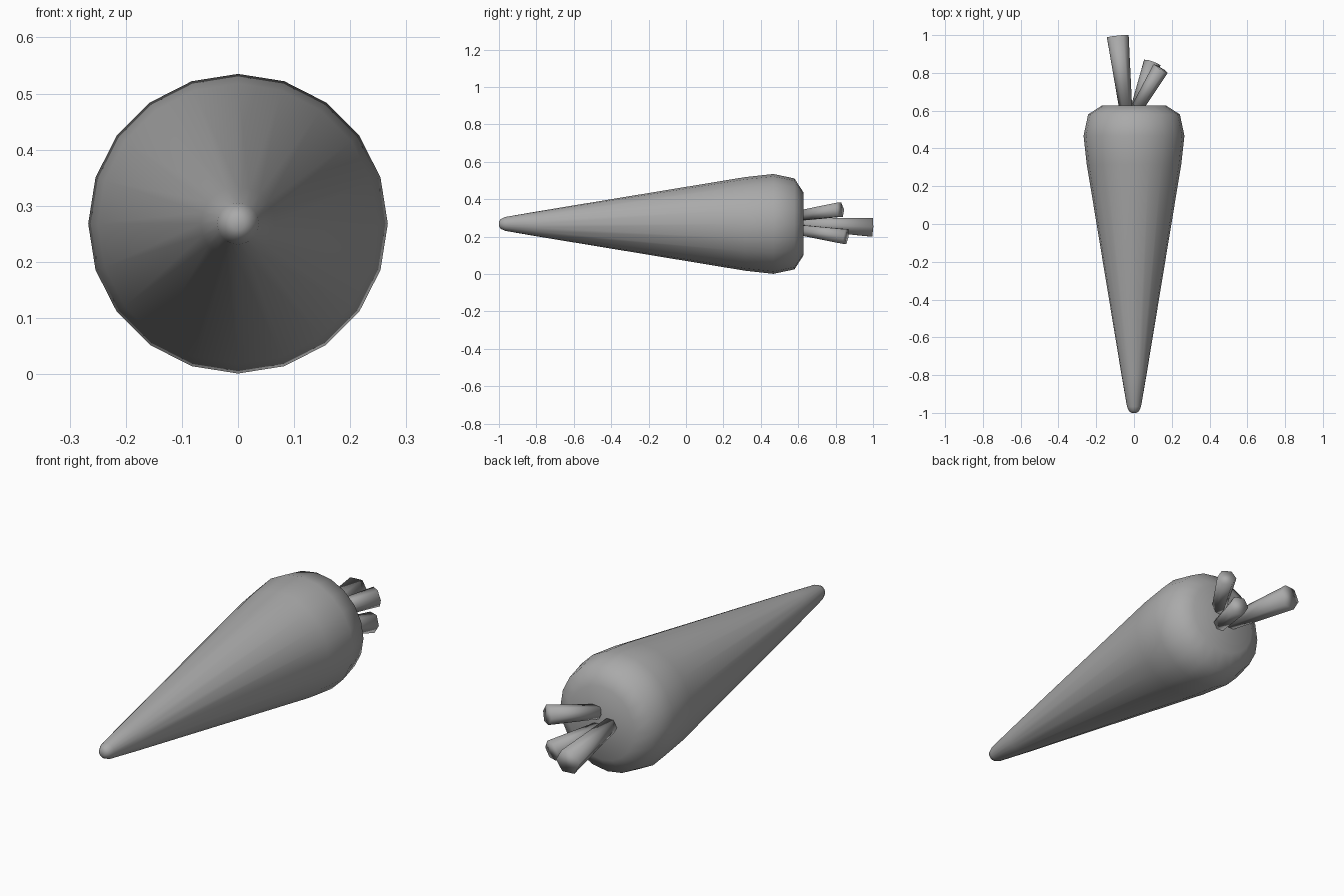
import bpy, bmesh, math
from mathutils import Vector

if "Cube" in bpy.data.objects:
    bpy.data.objects.remove(bpy.data.objects["Cube"])

# Dark grey surface
grey = bpy.data.materials.new("dark_grey")
grey.diffuse_color = (0.4, 0.4, 0.4, 1)
grey.use_nodes = True
grey.node_tree.nodes["Principled BSDF"].inputs["Base Color"].default_value = grey.diffuse_color


def loft(name, rings, sides):
    """Skin a tube through rings of (centre, direction, radius); smooth shaded."""
    bm = bmesh.new()
    loops = []
    for centre, direction, radius in rings:
        d = Vector(direction).normalized()
        z = (Vector((0, 0, 1)) - d * d.z).normalized()
        x = d.cross(z)
        loops.append([bm.verts.new(Vector(centre)
                      + x * radius * math.cos(math.tau * i / sides)
                      + z * radius * math.sin(math.tau * i / sides))
                      for i in range(sides)])
    for a, b in zip(loops, loops[1:]):
        for i in range(sides):
            j = (i + 1) % sides
            bm.faces.new((a[i], a[j], b[j], b[i]))
    bm.faces.new(loops[0])
    bm.faces.new(loops[-1])
    bmesh.ops.recalc_face_normals(bm, faces=bm.faces)
    for f in bm.faces:
        f.smooth = True
    mesh = bpy.data.meshes.new(name)
    bm.to_mesh(mesh)
    bm.free()
    mesh.materials.append(grey)
    ob = bpy.data.objects.new(name, mesh)
    bpy.context.collection.objects.link(ob)
    return ob


# Tapered root lying along y
profile = [(-1.0, 0.012), (-0.991, 0.026), (-0.967, 0.037), (-0.8, 0.066),
           (0.315, 0.25), (0.467, 0.267), (0.58, 0.243), (0.627, 0.17)]
loft("carrot_root", [((0, y, 0.268), (0, 1, 0), r) for y, r in profile], 20)

# Cut leaf stalks, widening outwards: base, end, base radius, end radius
stalks = [
    ("long_stalk", (-0.045, 0.62, 0.268), (-0.086, 0.995, 0.250), 0.035, 0.058),
    ("lower_stalk", (0.016, 0.62, 0.234), (0.097, 0.855, 0.200), 0.032, 0.046),
    ("upper_stalk", (0.020, 0.62, 0.314), (0.141, 0.823, 0.344), 0.032, 0.044),
]
for name, base, end, r0, r1 in stalks:
    d = Vector(end) - Vector(base)
    loft(name, [(base, d, r0), (end, d, r1)], 6)
